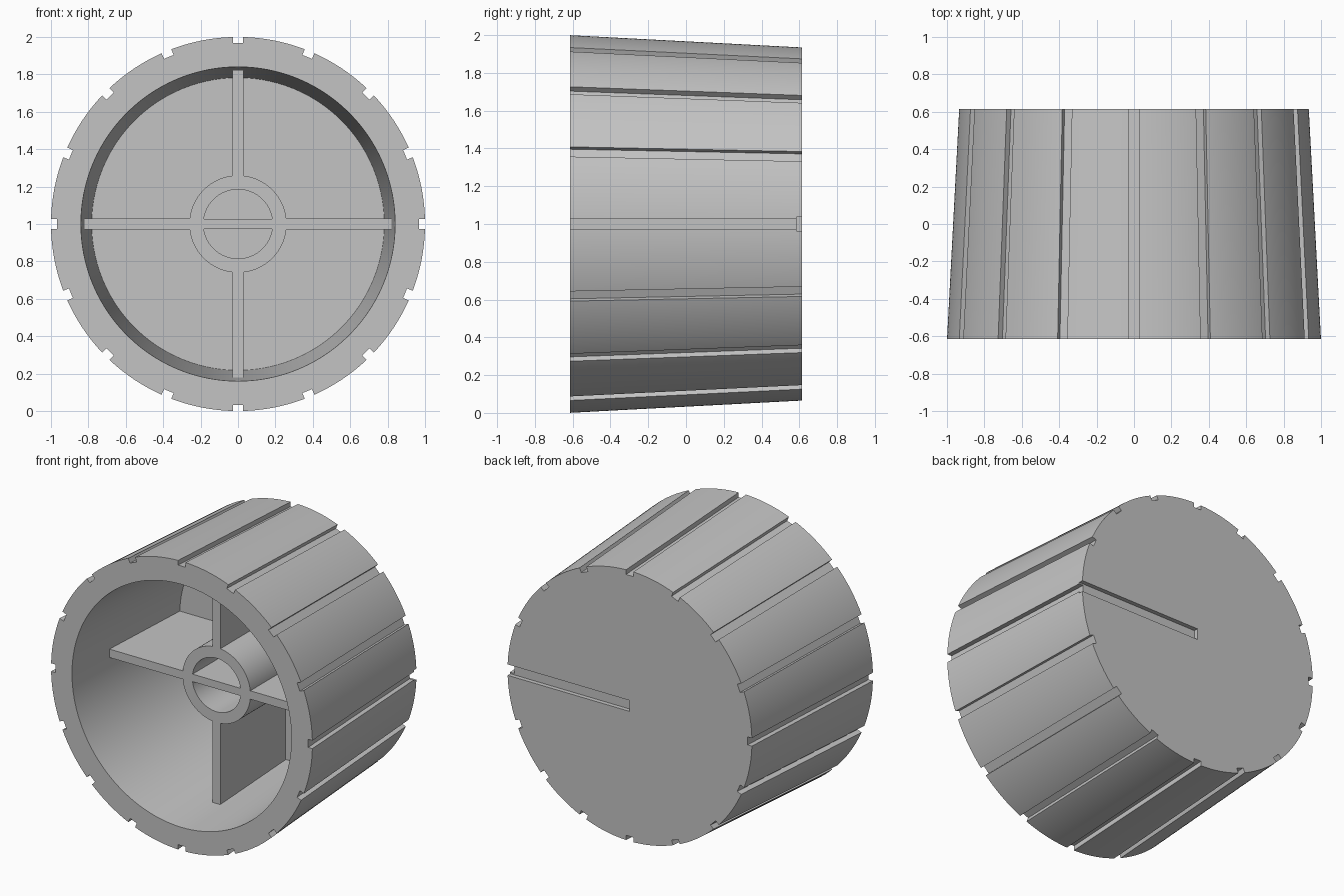
import bpy, bmesh, math
from mathutils import Matrix, Vector

FRONT, BACK = -0.615, 0.615      # end planes of the knob
RIB_FRONT, FLOOR = -0.235, 0.48  # recessed rib face and cavity floor
TAPER = 0.0528                   # radius lost per unit of depth
CENTRE = Matrix.Translation((0, 0, 1))

cube = bpy.data.objects.get("Cube")
if cube:
    bpy.data.objects.remove(cube, do_unlink=True)

grey = bpy.data.materials.new("light grey plastic")
grey.use_nodes = True
grey.diffuse_color = (0.55, 0.55, 0.55, 1)
grey.node_tree.nodes["Principled BSDF"].inputs["Base Color"].default_value = grey.diffuse_color


def finish(name, bm):
    bmesh.ops.recalc_face_normals(bm, faces=bm.faces)
    bm.transform(CENTRE)
    mesh = bpy.data.meshes.new(name)
    bm.to_mesh(mesh)
    bm.free()
    mesh.materials.append(grey)
    obj = bpy.data.objects.new(name, mesh)
    bpy.context.collection.objects.link(obj)
    return obj


def lathe(name, profile, segments, loop=False):
    """Turn (radius, y) points about the y axis; cap the ends or close the loop."""
    bm = bmesh.new()
    rings = []
    for r, y in profile:
        angles = [math.tau * i / segments for i in range(segments)]
        rings.append([bm.verts.new((r * math.cos(a), y, r * math.sin(a))) for a in angles])
    pairs = list(zip(rings, rings[1:]))
    if loop:
        pairs.append((rings[-1], rings[0]))
    else:
        bm.faces.new(rings[0])
        bm.faces.new(rings[-1])
    for a, b in pairs:
        for i in range(segments):
            j = (i + 1) % segments
            bm.faces.new((a[i], a[j], b[j], b[i]))
    return finish(name, bm)


def add_bar(bm, y0, y1, inner, outer, half, angle=0):
    """Radial bar: inner and outer give the (front, back) distances from the axis."""
    turn = Matrix.Rotation(angle, 3, "Y")
    corners = []
    for k, y in enumerate((y0, y1)):
        for x, z in ((inner[k], -half), (outer[k], -half), (outer[k], half), (inner[k], half)):
            corners.append(bm.verts.new(turn @ Vector((x, y, z))))
    f, b = corners[:4], corners[4:]
    bm.faces.new(f)
    bm.faces.new(b)
    for i in range(4):
        j = (i + 1) % 4
        bm.faces.new((f[i], f[j], b[j], b[i]))


def cut(target, cutter):
    cutter.hide_render = True
    mod = target.modifiers.new("cut", "BOOLEAN")
    mod.operation = "DIFFERENCE"
    mod.solver = "EXACT"
    mod.object = cutter


def tapered(radius, y):
    return radius - TAPER * (y - FRONT)


# Hollow tapered shell with a solid back
shell = lathe("knob_shell", [
    (tapered(0.84, FLOOR), FLOOR), (0.84, FRONT), (1.0, FRONT), (tapered(1.0, BACK), BACK),
], 192)

# Sixteen grip grooves following the taper
bm = bmesh.new()
y0, y1 = FRONT - 0.1, BACK + 0.1
for i in range(16):
    add_bar(bm, y0, y1, (tapered(0.967, y0), tapered(0.967, y1)), (1.2, 1.2),
            0.028, math.tau * i / 16)
grooves = finish("groove_cutter", bm)

# Pointer slot across half of the back
bm = bmesh.new()
add_bar(bm, BACK - 0.03, BACK + 0.1, (0, 0), (1.2, 1.2), 0.038)
slot = finish("pointer_slot_cutter", bm)

cut(shell, grooves)
cut(shell, slot)
bpy.context.view_layer.update()
depsgraph = bpy.context.evaluated_depsgraph_get()
carved = bpy.data.meshes.new_from_object(shell.evaluated_get(depsgraph))
shell.modifiers.clear()
shell.data = carved
for helper in (grooves, slot):
    bpy.data.objects.remove(helper, do_unlink=True)

# Shaft hub
hub_back = FLOOR + 0.004
hub = lathe("shaft_hub", [
    (0.26, RIB_FRONT), (0.26, hub_back), (0.185, hub_back), (0.185, RIB_FRONT),
], 96, loop=True)

# Four ribs from hub to wall
bm = bmesh.new()
for i in range(4):
    add_bar(bm, RIB_FRONT, hub_back, (0.255, 0.255),
            (tapered(0.845, RIB_FRONT), tapered(0.845, hub_back)), 0.029, math.pi / 2 * i)
finish("support_ribs", bm)

# Divider across the hub bore
bm = bmesh.new()
add_bar(bm, RIB_FRONT, hub_back, (-0.187, -0.187), (0.187, 0.187), 0.026)
finish("bore_divider", bm)

# Smooth the round walls, keep edges crisp
bpy.ops.object.select_all(action="DESELECT")
for obj in (shell, hub):
    obj.select_set(True)
bpy.context.view_layer.objects.active = shell
bpy.ops.object.shade_smooth_by_angle(angle=math.radians(30))
